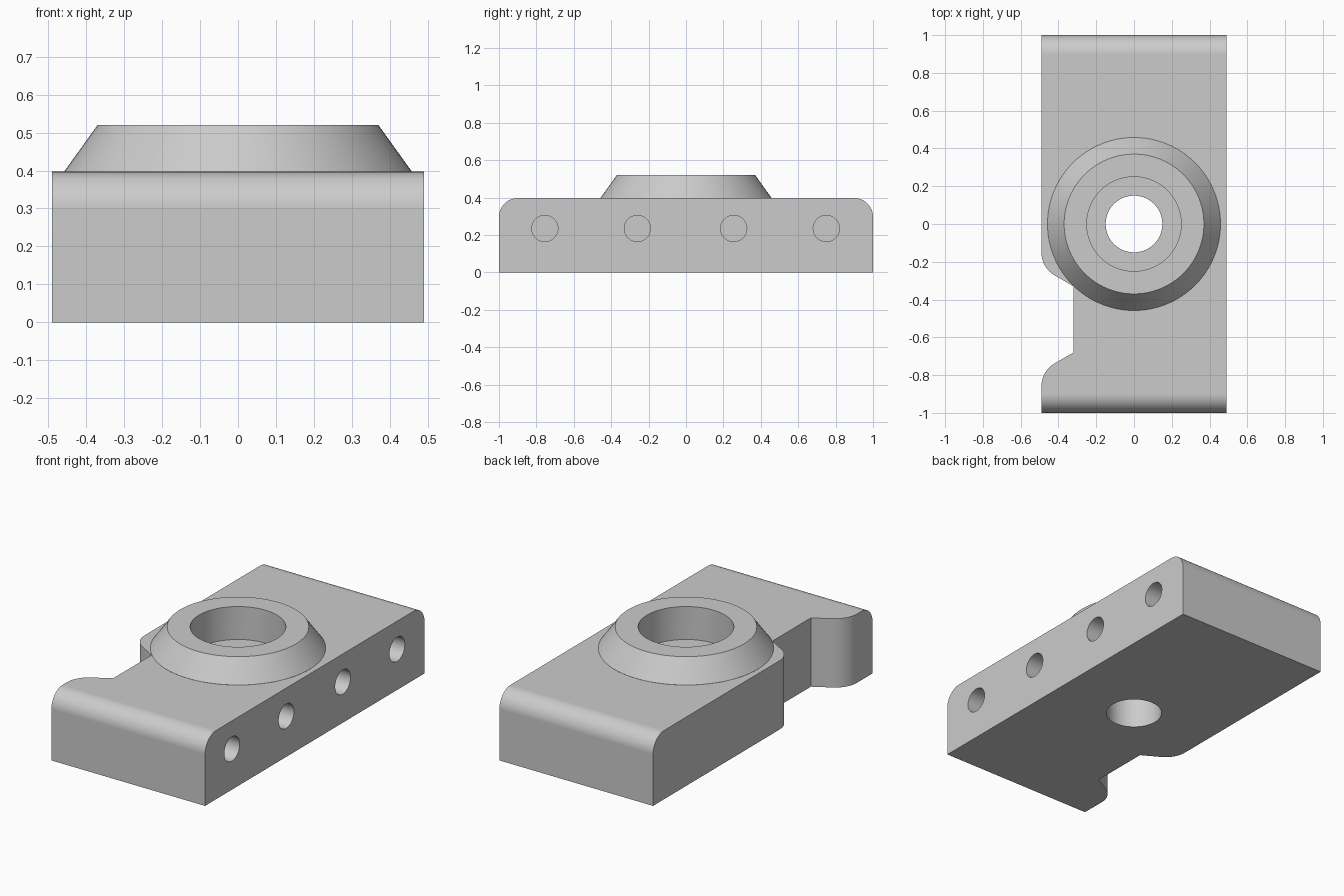
import bpy, bmesh, math
from mathutils import Vector, Matrix

cube = bpy.data.objects.get("Cube")
if cube:
    bpy.data.objects.remove(cube, do_unlink=True)

HALF_W, HALF_L, TOP = 0.49, 1.0, 0.397
BOSS_TOP = 0.52

grey = bpy.data.materials.new("plain_grey")
grey.use_nodes = True
grey.diffuse_color = (0.6, 0.6, 0.6, 1)
grey.node_tree.nodes["Principled BSDF"].inputs["Base Color"].default_value = (0.6, 0.6, 0.6, 1)


def finish(name, bm):
    bmesh.ops.recalc_face_normals(bm, faces=bm.faces)
    mesh = bpy.data.meshes.new(name)
    bm.to_mesh(mesh)
    bm.free()
    mesh.materials.append(grey)
    obj = bpy.data.objects.new(name, mesh)
    bpy.context.collection.objects.link(obj)
    return obj


def prism(name, points, offset):
    """Extrude a closed outline by an offset vector."""
    bm = bmesh.new()
    face = bm.faces.new([bm.verts.new(p) for p in points])
    ext = bmesh.ops.extrude_face_region(bm, geom=[face])["geom"]
    moved = [v for v in ext if isinstance(v, bmesh.types.BMVert)]
    bmesh.ops.translate(bm, verts=moved, vec=offset)
    return finish(name, bm)


def lathe(name, profile, steps=96):
    """Spin (radius, z) points around the z axis."""
    bm = bmesh.new()
    verts = [bm.verts.new((r, 0, z)) for r, z in profile]
    edges = [bm.edges.new(pair) for pair in zip(verts, verts[1:])]
    bmesh.ops.spin(bm, geom=verts + edges, cent=(0, 0, 0), axis=(0, 0, 1),
                   angle=math.tau, steps=steps)
    bmesh.ops.remove_doubles(bm, verts=bm.verts, dist=1e-5)
    return finish(name, bm)


def arc(cx, cy, r, start, end, steps=12):
    return [(cx + r * math.cos(math.radians(start + (end - start) * i / steps)),
             cy + r * math.sin(math.radians(start + (end - start) * i / steps)))
            for i in range(steps + 1)]


def combine(target, tool, operation):
    mod = target.modifiers.new(operation, 'BOOLEAN')
    mod.operation, mod.solver, mod.object = operation, 'EXACT', tool
    bpy.context.view_layer.objects.active = target
    bpy.ops.object.modifier_apply(modifier=mod.name)
    bpy.data.objects.remove(tool, do_unlink=True)


# Block with rounded upper ends
R = 0.1
outline = [(-HALF_L, 0), (HALF_L, 0)]
outline += arc(HALF_L - R, TOP - R, R, 0, 90)
outline += arc(R - HALF_L, TOP - R, R, 90, 180)
block = prism("mounting_block", [(-HALF_W, y, z) for y, z in outline],
              Vector((2 * HALF_W, 0, 0)))

# Side notch with sloped, rounded mouth, mirrored about its middle
MID, HALF_N, FLOOR, NR = -0.505, 0.175, -0.32, 0.14
corner = HALF_N + (FLOOR + HALF_W) * math.tan(math.radians(30))
tangent = corner + NR * math.tan(math.radians(30))
half = [(FLOOR, HALF_N)] + arc(NR - HALF_W, tangent, NR, 240, 180)
half.append((-HALF_W - 0.1, tangent))
notch = half + [(x, -y) for x, y in reversed(half)]
combine(block, prism("notch_cutter", [(x, MID + y, -0.1) for x, y in notch],
                     Vector((0, 0, 0.8))), 'DIFFERENCE')

# Tapered boss, sunk slightly into the block
combine(block, lathe("boss", [(0, 0.3), (0.4, 0.3), (0.458, TOP + 0.0005),
                              (0.37, BOSS_TOP), (0, BOSS_TOP)]), 'UNION')

# Stepped bore through the boss
combine(block, lathe("bore_cutter", [(0, -0.1), (0.15, -0.1), (0.15, 0.33),
                                     (0.25, 0.33), (0.25, 0.7), (0, 0.7)]), 'DIFFERENCE')

# Four blind holes in one long side
DEPTH = 0.3
for y in (-0.755, -0.26, 0.255, 0.75):
    drill = lathe("drill_cutter", [(0, 0), (0.07, 0), (0.07, DEPTH + 0.1),
                                   (0, DEPTH + 0.1)], 48)
    drill.data.transform(Matrix.Translation((HALF_W - DEPTH, y, 0.235))
                         @ Matrix.Rotation(math.pi / 2, 4, 'Y'))
    combine(block, drill, 'DIFFERENCE')

# Smooth curved walls, crisp edges
bpy.ops.object.select_all(action='DESELECT')
block.select_set(True)
bpy.context.view_layer.objects.active = block
bpy.ops.object.shade_smooth_by_angle(angle=math.radians(25))
weighted = block.modifiers.new("weighted_normals", 'WEIGHTED_NORMAL')
weighted.keep_sharp = True
